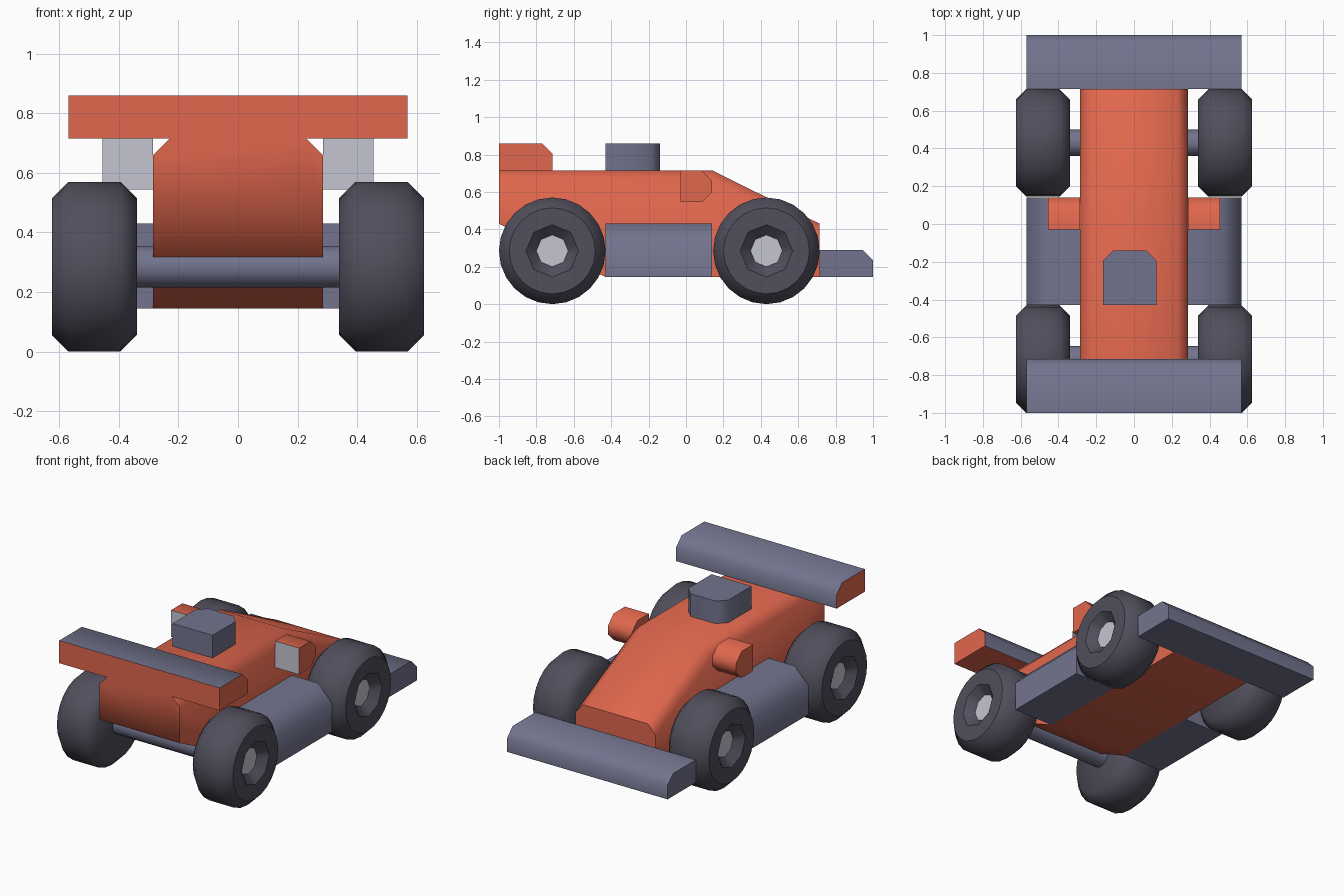
import bpy, bmesh
from math import pi, sin, cos, radians
from mathutils import Vector

cube = bpy.data.objects.get("Cube")
if cube:
    bpy.data.objects.remove(cube)


def material(name, rgb):
    m = bpy.data.materials.new(name)
    m.use_nodes = True
    m.diffuse_color = (*rgb, 1)
    m.node_tree.nodes["Principled BSDF"].inputs["Base Color"].default_value = (*rgb, 1)
    return m


ORANGE = material("orange_paint", (0.75, 0.135, 0.075))
GREY = material("blue_grey", (0.17, 0.175, 0.27))
SILVER = material("light_grey", (0.56, 0.56, 0.64))
RUBBER = material("dark_rubber", (0.08, 0.077, 0.107))

C = 0.055  # common chamfer


def finish(name, bm, mats, rule=None):
    """Turn a bmesh into a smooth object with sharp corners."""
    bmesh.ops.recalc_face_normals(bm, faces=bm.faces)
    bm.normal_update()
    if rule:
        for f in bm.faces:
            f.material_index = rule(f)
    mesh = bpy.data.meshes.new(name)
    bm.to_mesh(mesh)
    bm.free()
    for m in mats:
        mesh.materials.append(m)
    mesh.shade_smooth()
    mesh.set_sharp_from_angle(angle=radians(50))
    obj = bpy.data.objects.new(name, mesh)
    bpy.context.collection.objects.link(obj)
    return obj


def mark(obj, test, sharp):
    """Override the sharpness of edges whose ends both pass the test."""
    verts = obj.data.vertices
    for e in obj.data.edges:
        if all(test(verts[i].co) for i in e.vertices):
            e.use_edge_sharp = sharp


def prism(name, profile, x0, x1, mats, rule=None, chamfer=None, size=C):
    """Extrude a (y, z) profile along x, then chamfer the chosen edges."""
    bm = bmesh.new()
    face = bm.faces.new([bm.verts.new((x0, y, z)) for y, z in profile])
    new = bmesh.ops.extrude_face_region(bm, geom=[face])["geom"]
    bmesh.ops.translate(bm, vec=(x1 - x0, 0, 0),
                        verts=[v for v in new if isinstance(v, bmesh.types.BMVert)])
    if chamfer:
        edges = [e for e in bm.edges if chamfer(e.verts[0].co, e.verts[1].co)]
        bmesh.ops.bevel(bm, geom=edges, offset=size, segments=1, affect='EDGES')
    return finish(name, bm, mats, rule)


def rect(y0, y1, z0, z1):
    return [(y0, z0), (y1, z0), (y1, z1), (y0, z1)]


# Body: wedge nose, raked tail, chamfered upper edges
body = prism("body", [(-1, 0.43), (-0.43, 0.145), (0.715, 0.145),
                      (0.715, 0.43), (0.14, 0.715), (-1, 0.715)],
             -0.285, 0.285, [ORANGE],
             chamfer=lambda a, b: abs(a.x - b.x) < 0.01 and max(a.z, b.z) > 0.7
             and min(a.z, b.z) > 0.42 and abs(a.y - b.y) > 0.1)
mark(body, lambda v: v.y < -0.99 and v.z < 0.44, False)

# Wings, each with a chamfered leading edge
prism("rear_wing", rect(-1, -0.715, 0.715, 0.86), -0.57, 0.57, [ORANGE, GREY],
      rule=lambda f: int(f.normal.z > 0.5 or f.normal.y > 0.5),
      chamfer=lambda a, b: min(a.y, b.y) > -0.72 and min(a.z, b.z) > 0.85)
prism("front_wing", rect(0.715, 1, 0.145, 0.29), -0.57, 0.57, [GREY],
      chamfer=lambda a, b: min(a.y, b.y) > 0.99 and min(a.z, b.z) > 0.28)

# Cockpit block with chamfered front corners
prism("cockpit", rect(-0.43, -0.14, 0.715, 0.86), -0.165, 0.12, [GREY],
      chamfer=lambda a, b: min(a.y, b.y) > -0.15 and abs(a.z - b.z) > 0.1)


def wheel(name, side, y):
    """Revolve a tyre with a recessed eight-sided hub; side is +1 or -1."""
    n, z = 24, 0.285
    rings = [(0.34, 0.23, 0), (0.395, 0.285, 0), (0.57, 0.285, 0),
             (0.625, 0.23, 0), (0.625, 0.14, 1), (0.575, 0.085, 1)]
    bm = bmesh.new()
    loops = []
    for x, r, octagon in rings:
        loop = []
        for i in range(n):
            a = 2 * pi * i / n
            k = r * cos(pi / 8) / cos(a % (pi / 4) - pi / 8) if octagon else r
            loop.append(bm.verts.new((side * x, y + k * sin(a), z + k * cos(a))))
        loops.append(loop)
    for p, q in zip(loops, loops[1:]):
        for i in range(n):
            j = (i + 1) % n
            bm.faces.new((p[i], p[j], q[j], q[i]))
    bm.faces.new(loops[0])
    hub = bm.faces.new(loops[-1])
    hub.material_index = 1
    obj = finish(name, bm, [RUBBER, SILVER])
    centre = Vector((0, y, z))
    mark(obj, lambda v: abs(v.x) > 0.62, True)
    mark(obj, lambda v: (Vector((0, v.y, v.z)) - centre).length < 0.1, True)


for label, side in (("left", 1), ("right", -1)):
    # Side pods with a broad outer chamfer
    prism(label + "_side_pod", rect(-0.43, 0.14, 0.145, 0.43), side * 0.285, side * 0.57, [GREY],
          chamfer=lambda a, b: min(abs(a.x), abs(b.x)) > 0.56 and min(a.z, b.z) > 0.42, size=0.1)
    # Mirrors with glass on the rear face
    prism(label + "_mirror", rect(-0.03, 0.14, 0.545, 0.715), side * 0.285, side * 0.455,
          [ORANGE, SILVER], rule=lambda f: int(f.normal.y < -0.9),
          chamfer=lambda a, b: min(a.y, b.y) > 0.13 and abs(a.x - b.x) > 0.1)
    wheel(label + "_rear_wheel", side, -0.715)
    wheel(label + "_front_wheel", side, 0.43)

# Axles
for label, y in (("rear", -0.715), ("front", 0.43)):
    ring = [(y + 0.07 * sin(pi * i / 8), 0.285 + 0.07 * cos(pi * i / 8)) for i in range(16)]
    prism(label + "_axle", ring, -0.36, 0.36, [GREY])
